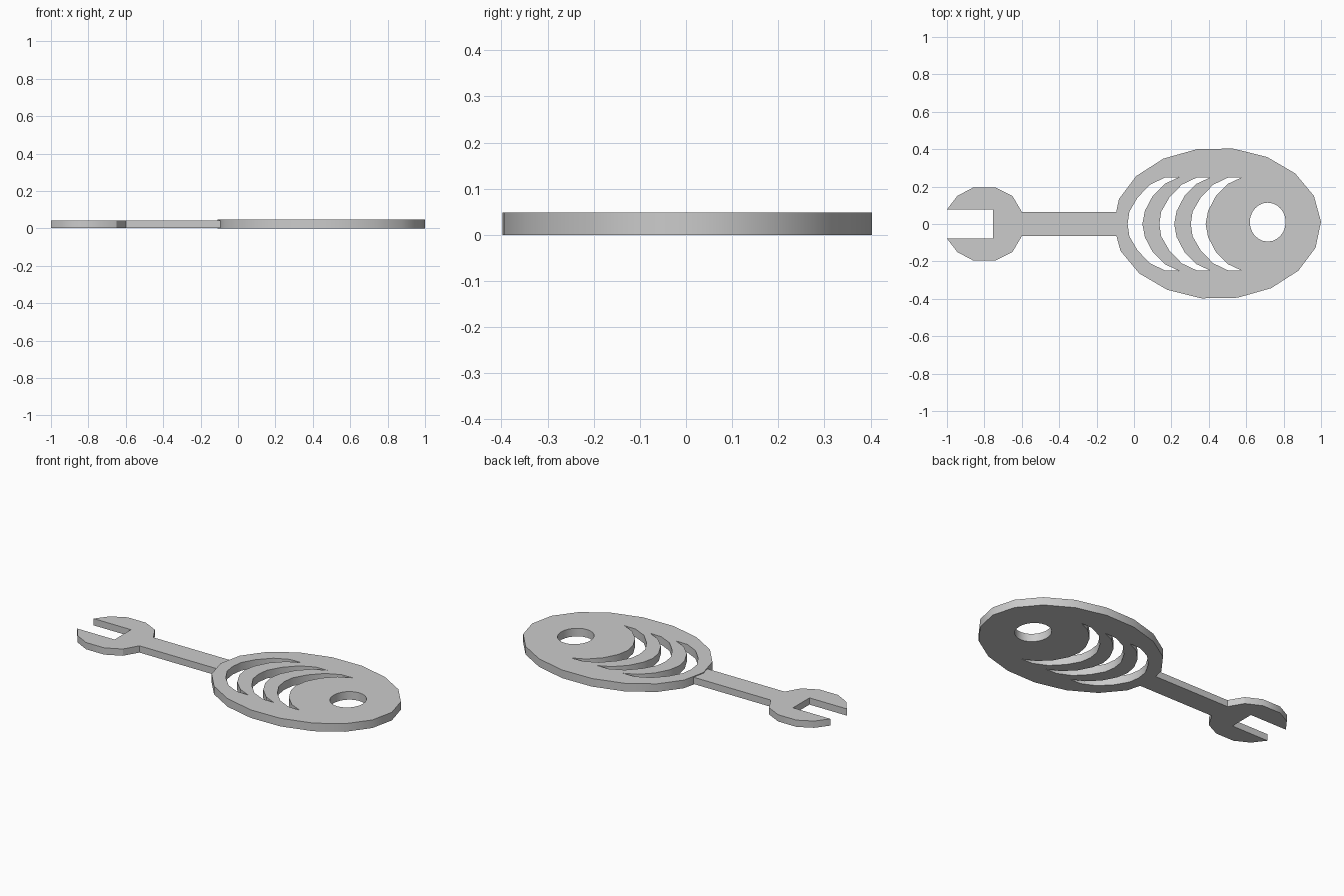
import bpy
import bmesh
from math import cos, sin, pi, radians

cube = bpy.data.objects.get("Cube")
if cube:
    bpy.data.objects.remove(cube, do_unlink=True)

# Single grey metal
steel = bpy.data.materials.new("grey_metal")
steel.use_nodes = True
steel.diffuse_color = (0.6, 0.6, 0.6, 1)
steel.node_tree.nodes["Principled BSDF"].inputs["Base Color"].default_value = steel.diffuse_color


def ellipse(cx, cy, rx, ry, sides, turn=0.0):
    return [(cx + rx * cos(turn + 2 * pi * i / sides),
             cy + ry * sin(turn + 2 * pi * i / sides)) for i in range(sides)]


def plate(name, loops, bottom, top):
    """Flat plate: first loop is the outline, the others are holes."""
    curve = bpy.data.curves.new(name + "_outline", "CURVE")
    curve.dimensions = "2D"
    curve.fill_mode = "BOTH"
    curve.extrude = (top - bottom) / 2
    for loop in loops:
        spline = curve.splines.new("POLY")
        spline.points.add(len(loop) - 1)
        for point, (x, y) in zip(spline.points, loop):
            point.co = (x, y, 0, 1)
        spline.use_cyclic_u = True
    helper = bpy.data.objects.new(name + "_helper", curve)
    bpy.context.collection.objects.link(helper)
    bpy.context.view_layer.update()
    graph = bpy.context.evaluated_depsgraph_get()
    mesh = bpy.data.meshes.new_from_object(helper.evaluated_get(graph))
    bpy.data.objects.remove(helper, do_unlink=True)

    # Weld the caps to the walls and lift the plate to its height
    bm = bmesh.new()
    bm.from_mesh(mesh)
    bmesh.ops.remove_doubles(bm, verts=bm.verts, dist=0.0001)
    bmesh.ops.recalc_face_normals(bm, faces=bm.faces)
    bmesh.ops.translate(bm, verts=bm.verts, vec=(0, 0, (top + bottom) / 2))
    bm.to_mesh(mesh)
    bm.free()
    mesh.name = name
    mesh.materials.clear()
    mesh.materials.append(steel)
    obj = bpy.data.objects.new(name, mesh)
    bpy.context.collection.objects.link(obj)
    bpy.ops.object.select_all(action="DESELECT")
    obj.select_set(True)
    bpy.context.view_layer.objects.active = obj
    bpy.ops.object.shade_smooth_by_angle(angle=radians(30))
    return obj


def mirrored(half):
    """Close a half profile across the x axis."""
    return half + [(x, -y) for x, y in reversed(half) if y > 0]


# Crescent slot: outer bow from the tip to the middle, then inner bow back
outer = [(0.24, 0.25), (0.165, 0.248), (0.085, 0.21), (0.018, 0.14), (-0.025, 0.065), (-0.034, 0)]
inner = [(0.045, 0), (0.058, 0.07), (0.1, 0.15), (0.165, 0.215)]


def crescent(shift):
    loop = outer + [(x, -y) for x, y in reversed(outer[:-1])]
    loop += [(x, -y) for x, y in reversed(inner[1:])] + inner
    return [(x + shift, y) for x, y in loop]


# Oval head with a round eye hole and three crescent slots
head = [ellipse(0.445, 0.003, 0.555, 0.405, 18, radians(1.3)),
        ellipse(0.715, 0.01, 0.096, 0.104, 24)]
head += [crescent(shift) for shift in (0, 0.17, 0.338)]
plate("slotted_head", head, 0.0, 0.048)

# Handle ending in an open jaw
jaw = [(-0.06, 0.065), (-0.6, 0.065), (-0.65, 0.15), (-0.74, 0.195), (-0.86, 0.195),
       (-0.945, 0.15), (-1.0, 0.077), (-0.755, 0.077)]
plate("handle_and_jaw", [mirrored(jaw)], 0.003, 0.043)
